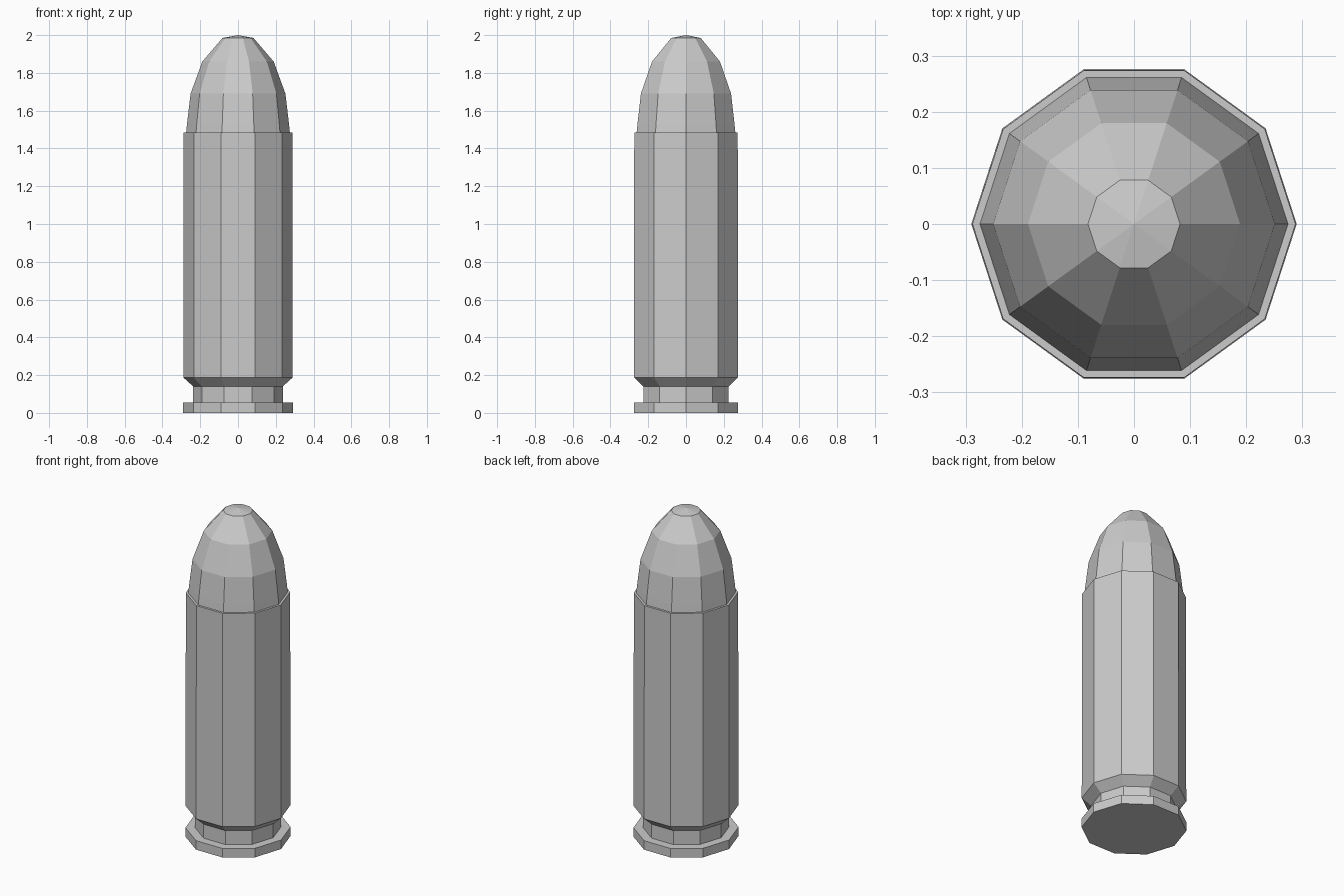
import bpy, bmesh, math

if "Cube" in bpy.data.objects:
    bpy.data.objects.remove(bpy.data.objects["Cube"])

SIDES = 10


def lathe(name, profile):
    """Revolve (radius, z) points into a flat-faced ten-sided solid."""
    bm = bmesh.new()
    rings = []
    for r, z in profile:
        if r == 0:
            rings.append([bm.verts.new((0, 0, z))] * SIDES)
        else:
            angles = [2 * math.pi * i / SIDES for i in range(SIDES)]
            rings.append([bm.verts.new((r * math.cos(a), r * math.sin(a), z)) for a in angles])
    for low, high in zip(rings, rings[1:]):
        for i in range(SIDES):
            j = (i + 1) % SIDES
            corners = [low[i], low[j], high[j], high[i]]
            bm.faces.new(list(dict.fromkeys(corners)))
    # flat base, and flat top unless the profile ends in a point
    bm.faces.new(rings[0][::-1])
    if profile[-1][0] > 0:
        bm.faces.new(rings[-1])
    bmesh.ops.recalc_face_normals(bm, faces=bm.faces)
    mesh = bpy.data.meshes.new(name)
    bm.to_mesh(mesh)
    bm.free()
    obj = bpy.data.objects.new(name, mesh)
    bpy.context.collection.objects.link(obj)
    return obj


# Casing: base rim, extraction groove, chamfer, straight wall
lathe("casing", [(0.29, 0), (0.29, 0.055), (0.237, 0.055), (0.237, 0.14),
                 (0.289, 0.187), (0.288, 1.485)])

# Bullet: rounded nose seated in the casing mouth
lathe("bullet", [(0.275, 1.48), (0.27, 1.53), (0.251, 1.69), (0.189, 1.86),
                 (0.082, 1.985), (0, 2.0)])
